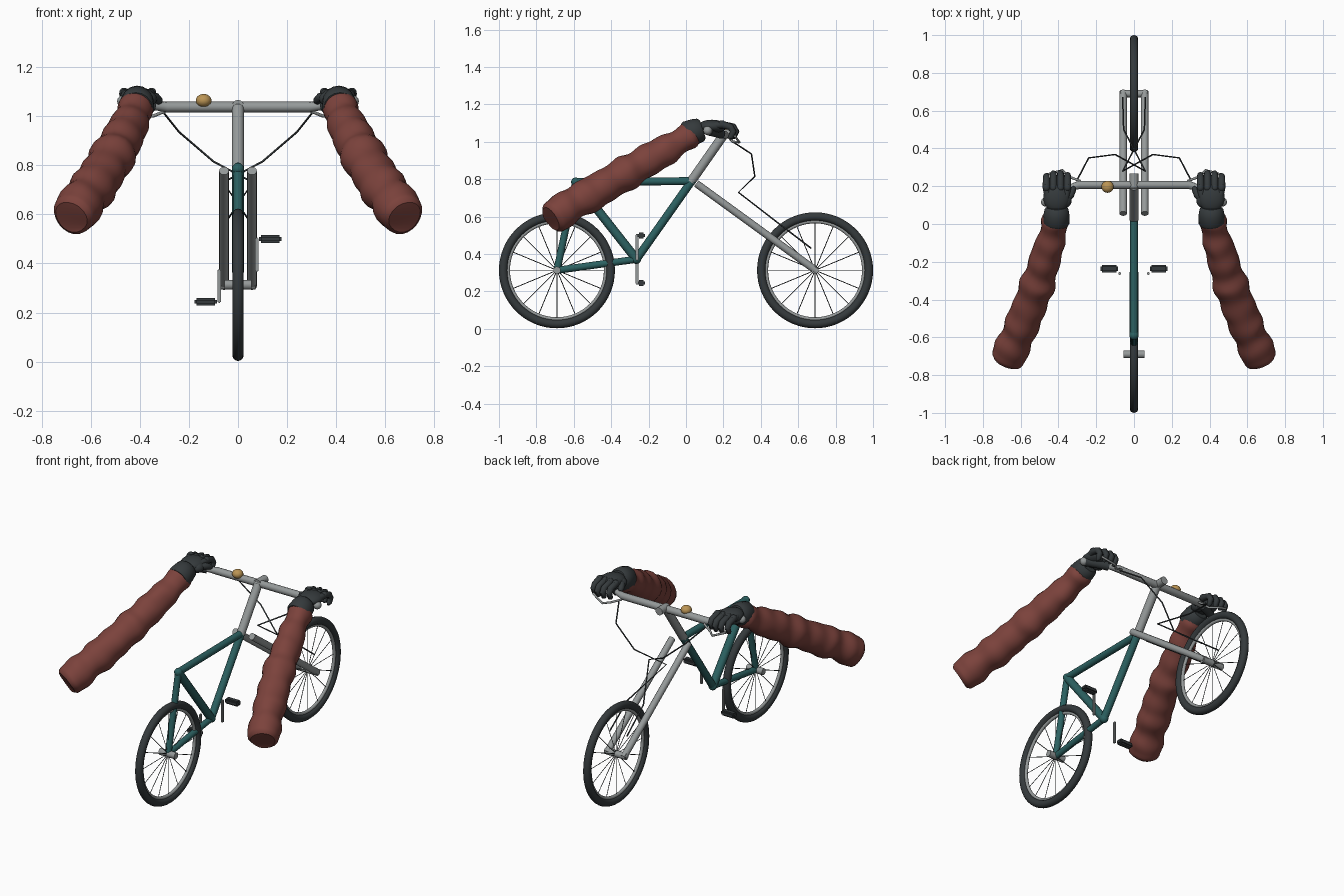
import bpy, bmesh, math
from mathutils import Vector, noise

if "Cube" in bpy.data.objects:
    bpy.data.objects.remove(bpy.data.objects["Cube"])


def material(name, rgb):
    m = bpy.data.materials.new(name)
    m.diffuse_color = (*rgb, 1)
    m.use_nodes = True
    m.node_tree.nodes["Principled BSDF"].inputs["Base Color"].default_value = m.diffuse_color
    return m


TEAL = material("teal_paint", (0.025, 0.12, 0.12))
DARK = material("dark_rubber", (0.035, 0.042, 0.045))
RED = material("maroon_cloth", (0.2, 0.055, 0.045))
GOLD = material("brass", (0.5, 0.3, 0.09))
GREY = material("metal", (0.3, 0.32, 0.32))


def finish(name, mesh, mat, smooth=True):
    ob = bpy.data.objects.new(name, mesh)
    bpy.context.collection.objects.link(ob)
    mesh.materials.clear()
    mesh.materials.append(mat)
    if smooth:
        bpy.ops.object.select_all(action='DESELECT')
        ob.select_set(True)
        bpy.context.view_layer.objects.active = ob
        bpy.ops.object.shade_smooth_by_angle(angle=math.radians(50))
    return ob


def tube(name, pts, r, mat, res=4, radii=None):
    """Round tube along points, with optional radius factor per point."""
    cu = bpy.data.curves.new(name, 'CURVE')
    cu.dimensions = '3D'
    cu.bevel_depth = r
    cu.bevel_resolution = res
    cu.use_fill_caps = True
    sp = cu.splines.new('POLY')
    sp.points.add(len(pts) - 1)
    for i, p in enumerate(pts):
        sp.points[i].co = (*p, 1)
        sp.points[i].radius = radii[i] if radii else 1
    tmp = bpy.data.objects.new(name + "_path", cu)
    mesh = bpy.data.meshes.new_from_object(tmp)
    bpy.data.objects.remove(tmp)
    return finish(name, mesh, mat)


def ball(name, loc, size, mat):
    bm = bmesh.new()
    bmesh.ops.create_uvsphere(bm, u_segments=24, v_segments=14, radius=1)
    for v in bm.verts:
        v.co = Vector(loc) + Vector([a * b for a, b in zip(v.co, size)])
    me = bpy.data.meshes.new(name)
    bm.to_mesh(me)
    bm.free()
    return finish(name, me, mat)


def box(name, loc, size, mat, bevel=0.004):
    bm = bmesh.new()
    bmesh.ops.create_cube(bm, size=1)
    for v in bm.verts:
        v.co = Vector(loc) + Vector([a * b for a, b in zip(v.co, size)])
    bmesh.ops.bevel(bm, geom=bm.edges[:], offset=bevel, segments=2, affect='EDGES')
    me = bpy.data.meshes.new(name)
    bm.to_mesh(me)
    bm.free()
    return finish(name, me, mat)


def ring(name, y, z, major, minor, mat):
    bpy.ops.mesh.primitive_torus_add(major_radius=major, minor_radius=minor, major_segments=64,
                                     minor_segments=14, location=(0, y, z), rotation=(0, math.pi / 2, 0))
    ob = bpy.context.object
    ob.name = name
    ob.data.materials.append(mat)
    bpy.ops.object.shade_smooth()


# Wheels
AXLE = 0.313
for label, y, half in (("rear", -0.69, 0.055), ("front", 0.69, 0.072)):
    ring(label + "_tyre", y, AXLE, 0.287, 0.023, DARK)
    ring(label + "_rim", y, AXLE, 0.261, 0.01, GREY)
    tube(label + "_axle", [(-half, y, AXLE), (half, y, AXLE)], 0.02, GREY)
    for i in range(16):
        a = math.tau * i / 16
        tube(f"{label}_spoke_{i}", [(0, y, AXLE), (0, y + 0.26 * math.cos(a), AXLE + 0.26 * math.sin(a))],
             0.0022, DARK, 0)

# Frame
bracket, head, seat, rear = (0, -0.265, 0.372), (0, 0.03, 0.79), (0, -0.59, 0.785), (0, -0.69, AXLE)
for name, a, b, r in (("down_tube", bracket, head, 0.022), ("top_tube", head, seat, 0.021),
                      ("seat_tube", bracket, seat, 0.024), ("seat_stay", seat, rear, 0.019),
                      ("chain_stay", rear, bracket, 0.019)):
    tube(name, [a, b], r, TEAL)
ball("seat_joint", seat, (0.024, 0.024, 0.024), TEAL)
ball("bracket_joint", bracket, (0.025, 0.025, 0.025), TEAL)
ball("head_joint", head, (0.024, 0.024, 0.024), TEAL)

# Steering stem, handlebar and bell
tube("stem", [(0, 0.025, 0.785), (0, 0.2, 1.035)], 0.025, GREY)
tube("stem_clamp", [(0, 0.19, 1.042), (0, 0.268, 1.042)], 0.024, GREY)
side = [(0.29, 0.207, 1.037), (0.33, 0.195, 1.04), (0.4, 0.16, 1.05), (0.465, 0.118, 1.06)]
tube("handlebar", [(-x, y, z) for x, y, z in reversed(side)] + side, 0.022, GREY,
     radii=[.9, .9, .8, 1, 1, .8, .9, .9])
ball("bell", (-0.14, 0.197, 1.063), (0.032, 0.032, 0.027), GOLD)

for s, tag in ((-1, "left"), (1, "right")):
    def m(pts):
        return [(s * x, y, z) for x, y, z in pts]

    # Fork blade
    tube(tag + "_fork_blade", m([(0.057, 0.055, 0.777), (0.057, 0.7, 0.308)]), 0.02, GREY)

    # Crank and pedal
    pz = 0.372 + s * 0.128
    box(tag + "_crank", (s * 0.076, -0.262, 0.372 + s * 0.064), (0.014, 0.018, 0.14), GREY)
    box(tag + "_pedal", (s * 0.131, -0.238, pz), (0.092, 0.04, 0.032), DARK, 0.008)

    # Brake lever and cable
    tube(tag + "_brake_lever", m([(0.285, 0.228, 1.025), (0.345, 0.25, 1.0), (0.38, 0.285, 0.998),
                                  (0.46, 0.262, 1.03)]), 0.0065, GREY, 2)
    tube(tag + "_brake_cable", m([(0.3, 0.235, 1.01), (0.24, 0.35, 0.935), (0.1, 0.368, 0.815),
                                  (-0.06, 0.28, 0.73), (0.055, 0.5, 0.56), (0.06, 0.67, 0.43)]),
         0.0042, DARK, 1)

    # Grip and its end
    tube(tag + "_grip", m([(0.345, 0.187, 1.042), (0.4, 0.16, 1.05), (0.46, 0.122, 1.059)]), 0.026, DARK)
    ball(tag + "_grip_end", (s * 0.468, 0.116, 1.06), (0.024, 0.024, 0.024), GREY)

    # Sleeve with cloth folds
    a, c, b = Vector((0.41, 0.055, 1.05)), Vector((0.497, -0.36, 0.815)), Vector((0.68, -0.725, 0.588))
    n, pts, radii = 60, [], []
    for i in range(n + 1):
        t = i / n
        pts.append(a * (1 - t) ** 2 + c * 2 * t * (1 - t) + b * t * t)
        fold = 0.004 * math.sin(t * 44) + 0.003 * math.sin(t * 27 + 1)
        end = 0.016 * max(0, 1 - t / 0.04) + 0.022 * max(0, (t - 0.97) / 0.03) ** 2
        radii.append(0.066 + 0.025 * min(1, t * 2.2) + fold - end)
    sleeve = tube(tag + "_sleeve", m(pts), 1, RED, 8, radii)
    for v in sleeve.data.vertices:
        p = Vector((v.co.x * s, v.co.y, v.co.z))
        d = noise.noise_vector(p * 9) * 0.009
        v.co += Vector((d.x * s, d.y, d.z))

    # Glove cuff
    tube(tag + "_cuff", m([(0.414, -0.002, 1.036), (0.413, 0.008, 1.04), (0.41, 0.05, 1.055),
                           (0.41, 0.078, 1.064), (0.41, 0.09, 1.068)]),
         0.07, DARK, 6, [0.92, 1.02, 0.98, 0.9, 0.7])

    # Glove palm, thumb and fingers curled over the grip
    ball(tag + "_palm", (s * 0.41, 0.14, 1.082), (0.07, 0.078, 0.036), DARK)
    ball(tag + "_thumb_base", (s * 0.365, 0.125, 1.07), (0.035, 0.04, 0.03), DARK)
    tube(tag + "_thumb", m([(0.37, 0.12, 1.072), (0.335, 0.155, 1.075), (0.322, 0.185, 1.062),
                            (0.317, 0.195, 1.055)]), 0.02, DARK, 4, [1, 1, 0.85, 0.4])
    for k, (x, reach) in enumerate(((0.352, 0.268), (0.389, 0.278), (0.427, 0.276), (0.464, 0.262))):
        tube(f"{tag}_finger_{k}", m([(0.41 + (x - 0.41) * 0.8, 0.13, 1.085), (x, 0.195, 1.092),
                                     (x, reach - 0.025, 1.08), (x, reach - 0.01, 1.055),
                                     (x, reach - 0.022, 1.028), (x, reach - 0.035, 1.018)]),
             0.0185, DARK, 4, [1, 1.08, 1, 0.95, 0.85, 0.4])
        ball(f"{tag}_knuckle_{k}", (s * x, 0.192, 1.096), (0.019, 0.021, 0.019), DARK)
